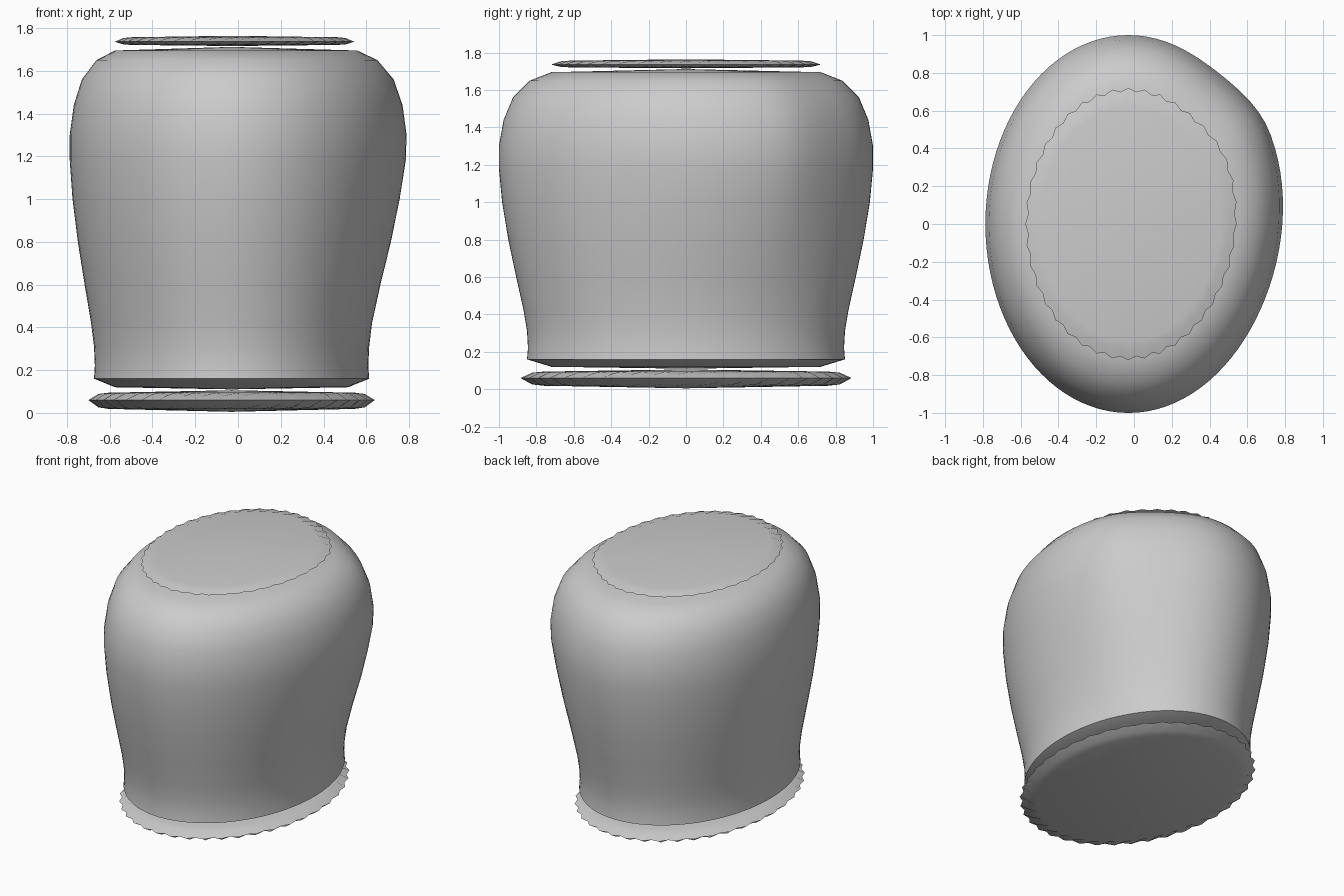
import bpy, bmesh, math

if "Cube" in bpy.data.objects:
    bpy.data.objects.remove(bpy.data.objects["Cube"], do_unlink=True)

gray = bpy.data.materials.new("plain_gray")
gray.use_nodes = True
COLOUR = (0.6, 0.6, 0.6, 1)
gray.diffuse_color = COLOUR
gray.node_tree.nodes["Principled BSDF"].inputs["Base Color"].default_value = COLOUR

CENTRE_X, ASPECT = -0.03, 0.757


def oval_point(t, radius, bulge):
    """Point on the oval outline, swollen on the back left by bulge."""
    d = (math.degrees(t) - 27 + 180) % 360 - 180
    swell = bulge * math.exp(-(d / (20 if d > 0 else 48)) ** 2)
    nx, ny = math.cos(t), ASPECT * math.sin(t)
    n = math.hypot(nx, ny)
    return (CENTRE_X + ASPECT * radius * math.cos(t) + swell * nx / n,
            radius * math.sin(t) + swell * ny / n)


def loft(name, rings, count, z_low, z_high):
    """Skin closed rings from bottom to top; each ring is f(i) -> (radius, z, bulge)."""
    bm = bmesh.new()
    loops = []
    for ring in rings:
        loop = []
        for i in range(count):
            radius, z, bulge = ring(i)
            x, y = oval_point(math.tau * i / count, radius, bulge)
            loop.append(bm.verts.new((x, y, z)))
        loops.append(loop)
    low = bm.verts.new((CENTRE_X, 0, z_low))
    high = bm.verts.new((CENTRE_X, 0, z_high))
    for i in range(count):
        j = (i + 1) % count
        for a, b in zip(loops, loops[1:]):
            bm.faces.new((a[i], a[j], b[j], b[i]))
        bm.faces.new((low, loops[0][j], loops[0][i]))
        bm.faces.new((high, loops[-1][i], loops[-1][j]))
    mesh = bpy.data.meshes.new(name)
    bm.to_mesh(mesh)
    bm.free()
    mesh.materials.append(gray)
    obj = bpy.data.objects.new(name, mesh)
    bpy.context.collection.objects.link(obj)
    bpy.ops.object.select_all(action="DESELECT")
    obj.select_set(True)
    bpy.context.view_layer.objects.active = obj
    bpy.ops.object.shade_smooth_by_angle(angle=math.radians(70))
    return obj


# Jar body: radius, height, swelling
profile = [
    (0.72, 0.12, 0), (0.85, 0.16, 0), (0.845, 0.22, 0), (0.85, 0.31, 0),
    (0.868, 0.42, 0), (0.908, 0.6, 0.012), (0.95, 0.8, 0.035), (0.983, 1.0, 0.055),
    (1.0, 1.18, 0.075), (1.0, 1.3, 0.08), (0.975, 1.44, 0.08),
    (0.925, 1.56, 0.075), (0.835, 1.65, 0.065), (0.72, 1.695, 0.055),
]
loft("jar_body", [lambda i, p=p: p for p in profile], 96, 0.11, 1.712)


# Fluted discs: pointed rim with alternating ridges and grooves
def fluted_disc(name, radius, z, up, down, bulge):
    def ring(scale, height, ripple_r=0, ripple_z=0):
        def at(i):
            groove = i % 2
            return (radius * (scale - ripple_r * groove),
                    z + height * (1 - ripple_z * groove), bulge * scale)
        return at
    rings = [ring(0.86, -down * 0.75), ring(0.93, -down * 0.62, 0.02, 0.45),
             ring(1.0, 0, 0.025),
             ring(0.93, up * 0.62, 0.02, 0.45), ring(0.86, up * 0.75)]
    return loft(name, rings, 80, z - down, z + up)


fluted_disc("lid_disc", 0.72, 1.736, 0.028, 0.02, 0.04)
fluted_disc("base_disc", 0.885, 0.06, 0.046, 0.055, 0)
